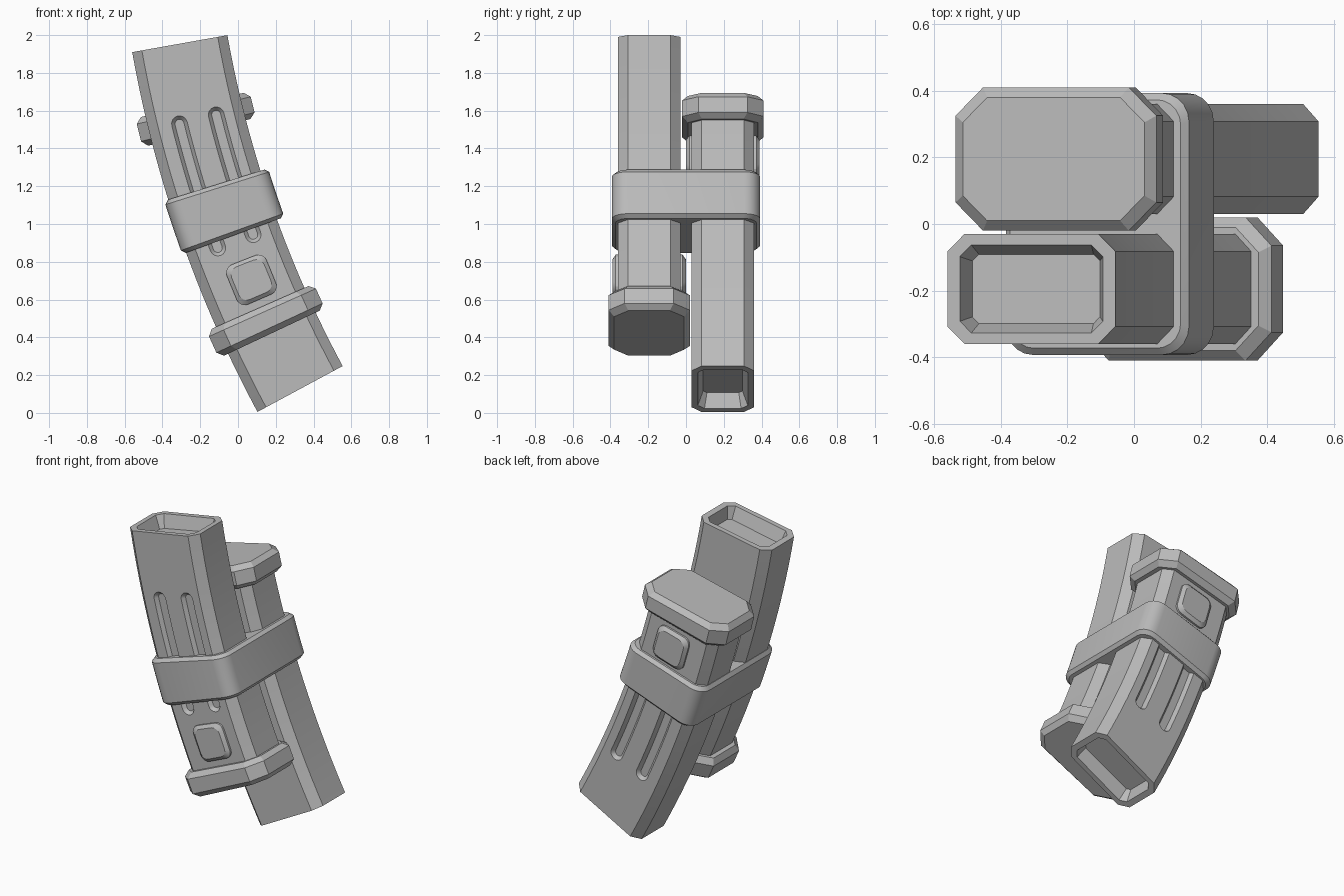
import bpy, bmesh
from math import sin, cos, pi, radians

cube = bpy.data.objects.get("Cube")
if cube:
    bpy.data.objects.remove(cube, do_unlink=True)

# Everything follows one large arc: s runs down it, w across it, y through it
RADIUS, CX, CZ, MID = 6.12, 5.717, 3.028, radians(19.2)

grey = bpy.data.materials.new("plain_grey")
grey.use_nodes = True
grey.diffuse_color = (0.5, 0.5, 0.5, 1)
grey.node_tree.nodes["Principled BSDF"].inputs["Base Color"].default_value = (0.5, 0.5, 0.5, 1)


def on_arc(s, w, y):
    t = MID + s / RADIUS
    r = RADIUS - w
    return (CX - r * cos(t), y, CZ - r * sin(t))


def loft(name, rings, flip=1):
    """Skin closed rings of (s, w, y) points and cap both ends."""
    bm = bmesh.new()
    rows = [[bm.verts.new(on_arc(flip * s, w, flip * y)) for s, w, y in ring] for ring in rings]
    n = len(rows[0])
    for a, b in zip(rows, rows[1:]):
        for i in range(n):
            j = (i + 1) % n
            bm.faces.new((a[i], a[j], b[j], b[i]))
    bm.faces.new(rows[0])
    bm.faces.new(rows[-1])
    bmesh.ops.recalc_face_normals(bm, faces=bm.faces)
    mesh = bpy.data.meshes.new(name)
    bm.to_mesh(mesh)
    bm.free()
    mesh.materials.append(grey)
    obj = bpy.data.objects.new(name, mesh)
    bpy.context.collection.objects.link(obj)
    return obj


def rounded(a, b, r, steps=1):
    """Rectangle of half sizes a, b with corners cut (1 step) or rounded."""
    pts = []
    for k, (u, v) in enumerate(((1, 1), (-1, 1), (-1, -1), (1, -1))):
        for i in range(steps + 1):
            ang = (k + i / steps) * pi / 2
            pts.append((u * (a - r) + r * cos(ang), v * (b - r) + r * sin(ang)))
    return pts


def section(s, a, b, r, yc, steps=1, wc=0):
    return [(s, wc + w, yc + y) for w, y in rounded(a, b, r, steps)]


def stadium(start, end, half, steps=8):
    """Long rounded slot outline in (s, w), subdivided to follow the arc."""
    pts = []
    for cap, other, sign in ((end, start, 1), (start, end, -1)):
        for i in range(steps + 1):
            ang = -pi / 2 + pi * i / steps
            pts.append((cap + sign * half * cos(ang), sign * half * sin(ang)))
        pts += [(cap + (other - cap) * i / steps, sign * half) for i in range(1, steps)]
    return pts


def smooth(obj):
    bpy.ops.object.select_all(action='DESELECT')
    obj.select_set(True)
    bpy.context.view_layer.objects.active = obj
    bpy.ops.object.shade_smooth_by_angle(angle=radians(20))


def cut(obj, cutter):
    bpy.context.view_layer.objects.active = obj
    mod = obj.modifiers.new("slot", 'BOOLEAN')
    mod.operation, mod.solver, mod.object = 'DIFFERENCE', 'EXACT', cutter
    bpy.ops.object.modifier_apply(modifier=mod.name)
    bpy.data.objects.remove(cutter, do_unlink=True)


HALF_W, HALF_Y, YC = 0.256, 0.165, -0.195
TOP, BASE, STEPS = -0.972, 0.51, 16


def magazine(prefix, flip):
    # Curved eight-sided body with a recessed open end
    rings = [section(TOP + 0.08, 0.195, 0.104, 0.02, YC),
             section(TOP, 0.218, 0.132, 0.035, YC)]
    rings += [section(TOP + (BASE - TOP) * i / STEPS, HALF_W, HALF_Y, 0.052, YC)
              for i in range(STEPS + 1)]
    body = loft(prefix + "_body", rings, flip)

    for side, label in ((-1, "outer"), (1, "inner")):
        face = YC + side * HALF_Y
        # Pairs of long bevelled slots
        for w in (-0.09, 0.11):
            layers = [(0.01, 0.052), (0, 0.042), (-0.022, 0.024)]
            cutter = loft("slot_cutter", [[(s, w + v, face + side * d)
                          for s, v in stadium(-0.56, 0.118, h)] for d, h in layers], flip)
            cut(body, cutter)
        # Raised rounded pad
        layers = [(-0.01, 0.113), (0.012, 0.113), (0.03, 0.093)]
        pad = loft(f"{prefix}_{label}_pad", [[(0.338 + s, 0.015 + w, face + side * d)
                   for s, w in rounded(h, h, 0.045, 4)] for d, h in layers], flip)
        smooth(pad)
    smooth(body)

    # Flared base plate, bevelled on both rims
    layers = [(0.491, 0.03), (0.521, 0), (0.611, 0), (0.641, 0.03)]
    plate = loft(prefix + "_base_plate", [section(s, 0.31 - d, 0.215 - d, 0.085 - d / 3, YC)
                 for s, d in layers], flip)
    smooth(plate)


magazine("front_magazine", 1)
magazine("rear_magazine", -1)

# Band holding both together
layers = [(-0.2, 0.02), (-0.18, 0), (-0.05, 0), (0.065, 0), (0.085, 0.02)]
band = loft("binding_band", [section(s, 0.288 - d, 0.393 - d, 0.085 - d / 2, 0, 5, 0.01)
            for s, d in layers])
smooth(band)
